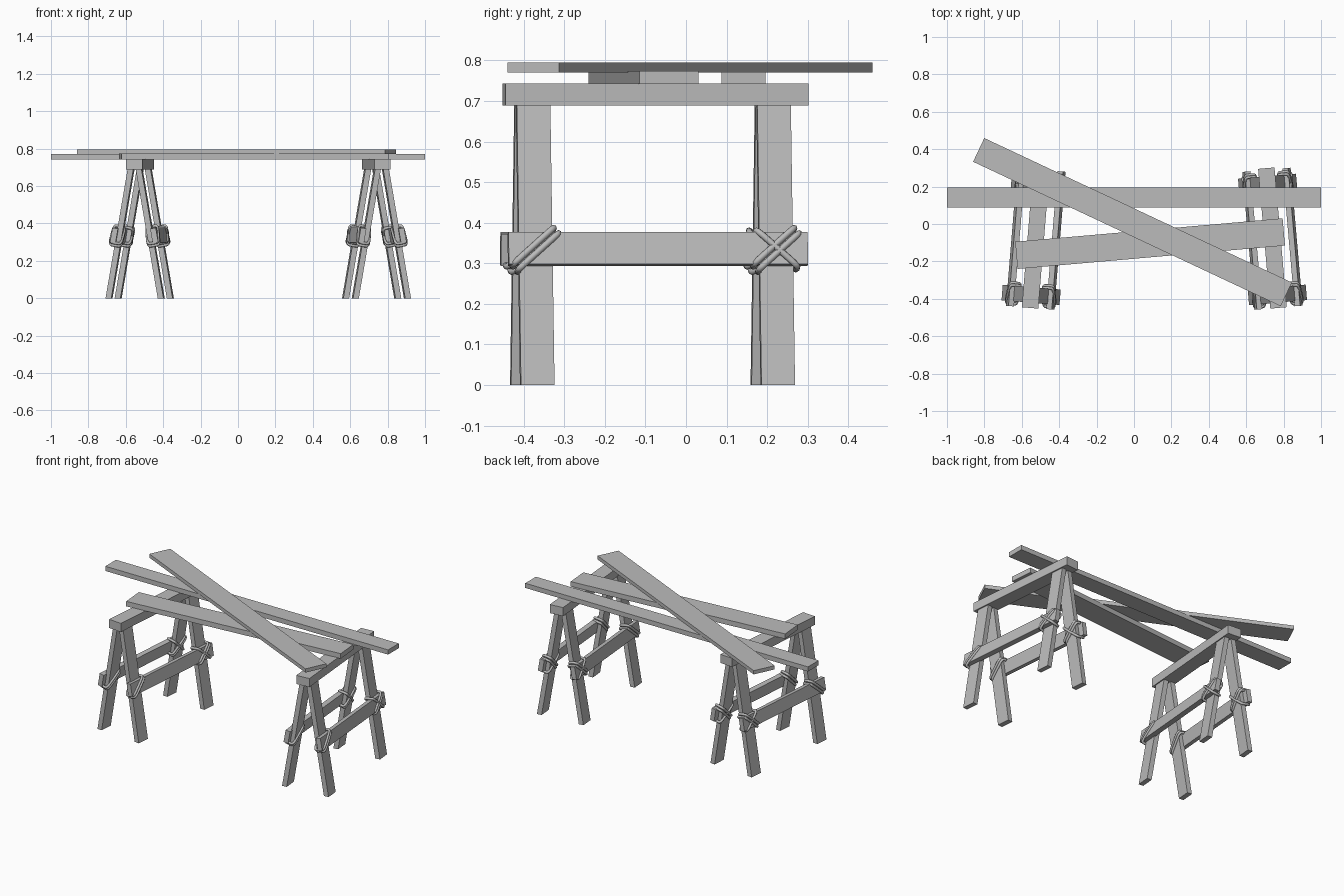
import bpy, bmesh, math
from mathutils import Matrix, Vector

if "Cube" in bpy.data.objects:
    bpy.data.objects.remove(bpy.data.objects["Cube"])

def material(name, rgb):
    m = bpy.data.materials.new(name)
    m.diffuse_color = (*rgb, 1)
    m.use_nodes = True
    m.node_tree.nodes["Principled BSDF"].inputs["Base Color"].default_value = m.diffuse_color
    return m

GREY = material("plain grey wood", (0.5, 0.5, 0.5))

def add_object(name, bm, matrix):
    bmesh.ops.recalc_face_normals(bm, faces=bm.faces)
    me = bpy.data.meshes.new(name)
    bm.to_mesh(me)
    bm.free()
    me.materials.append(GREY)
    ob = bpy.data.objects.new(name, me)
    ob.matrix_world = matrix
    bpy.context.collection.objects.link(ob)
    return ob

def box(name, size, matrix):
    bm = bmesh.new()
    bmesh.ops.create_cube(bm, size=1)
    bmesh.ops.scale(bm, vec=size, verts=bm.verts)
    return add_object(name, bm, matrix)

def at(x, y, z):
    return Matrix.Translation((x, y, z))

def rot(deg, axis):
    return Matrix.Rotation(math.radians(deg), 4, axis)

# Leg: slanted box with ends cut level
FOOT, HEAD, LEG_TOP = 0.14, 0.02, 0.70
def leg(name, side, y, matrix):
    bm = bmesh.new()
    bmesh.ops.create_cube(bm, size=1)
    for v in bm.verts:
        low = v.co.z < 0
        v.co = Vector((side * (FOOT if low else HEAD) + v.co.x * 0.031,
                       y + v.co.y * 0.083, 0 if low else LEG_TOP))
    return add_object(name, bm, matrix)

# Rope: rounded loop tied diagonally around a leg and its rail
def rope(name, matrix, depth, half_len, radius=0.008, steps=20, ring=8):
    bm = bmesh.new()
    rings = []
    for i in range(steps):
        t = math.tau * i / steps
        c, s = math.cos(t), math.sin(t)
        e = 0.35                       # squarish superellipse
        p = Vector((math.copysign(abs(c) ** e, c) * depth,
                    math.copysign(abs(s) ** e, s) * half_len, 0))
        out = Vector((c, s, 0))
        rings.append([bm.verts.new(p + radius * (out * math.cos(a) + Vector((0, 0, math.sin(a)))))
                      for a in (math.tau * k / ring for k in range(ring))])
    for i in range(steps):
        a, b = rings[i], rings[(i + 1) % steps]
        for k in range(ring):
            n = (k + 1) % ring
            bm.faces.new((a[k], a[n], b[n], b[k])).smooth = True
    return add_object(name, bm, matrix)

# Trestle: beam, four legs, two side rails, rope ties
LEAN = math.degrees(math.atan((FOOT - HEAD) / LEG_TOP))
def trestle(prefix, x, turn):
    base = at(x, -0.075, 0) @ rot(turn, 'Z')
    box(prefix + "_beam", (0.088, 0.75, 0.055), base @ at(0, 0, 0.716))
    for side, sname in ((-1, "left"), (1, "right")):
        tilt = rot(-side * LEAN, 'Y')
        box(f"{prefix}_{sname}_rail", (0.03, 0.74, 0.08),
            base @ at(side * 0.108, -0.004, 0.335) @ tilt)
        for y, yname in ((-0.305, "front"), (0.29, "back")):
            leg(f"{prefix}_{yname}_{sname}_leg", side, y, base)
            joint = base @ at(side * 0.095, y, 0.333) @ tilt
            ties = [(42, -0.009), (42, 0.009)]
            if y > 0:
                ties.append((-42, 0))
            for i, (angle, shift) in enumerate(ties):
                rope(f"{prefix}_{yname}_{sname}_rope_{i + 1}",
                     joint @ rot(angle, 'X') @ at(0, 0, shift), 0.03, 0.068)

trestle("left_trestle", -0.525, -4.7)
trestle("right_trestle", 0.74, 5.0)

# Loose planks on top
box("straight_plank", (2.0, 0.108, 0.03), at(0, 0.142, 0.757))
box("short_plank", (1.435, 0.146, 0.032), at(0.086, -0.105, 0.758) @ rot(5, 'Z'))
box("crossing_plank", (1.817, 0.14, 0.024), at(-0.008, 0.01, 0.783) @ rot(-25.15, 'Z'))
